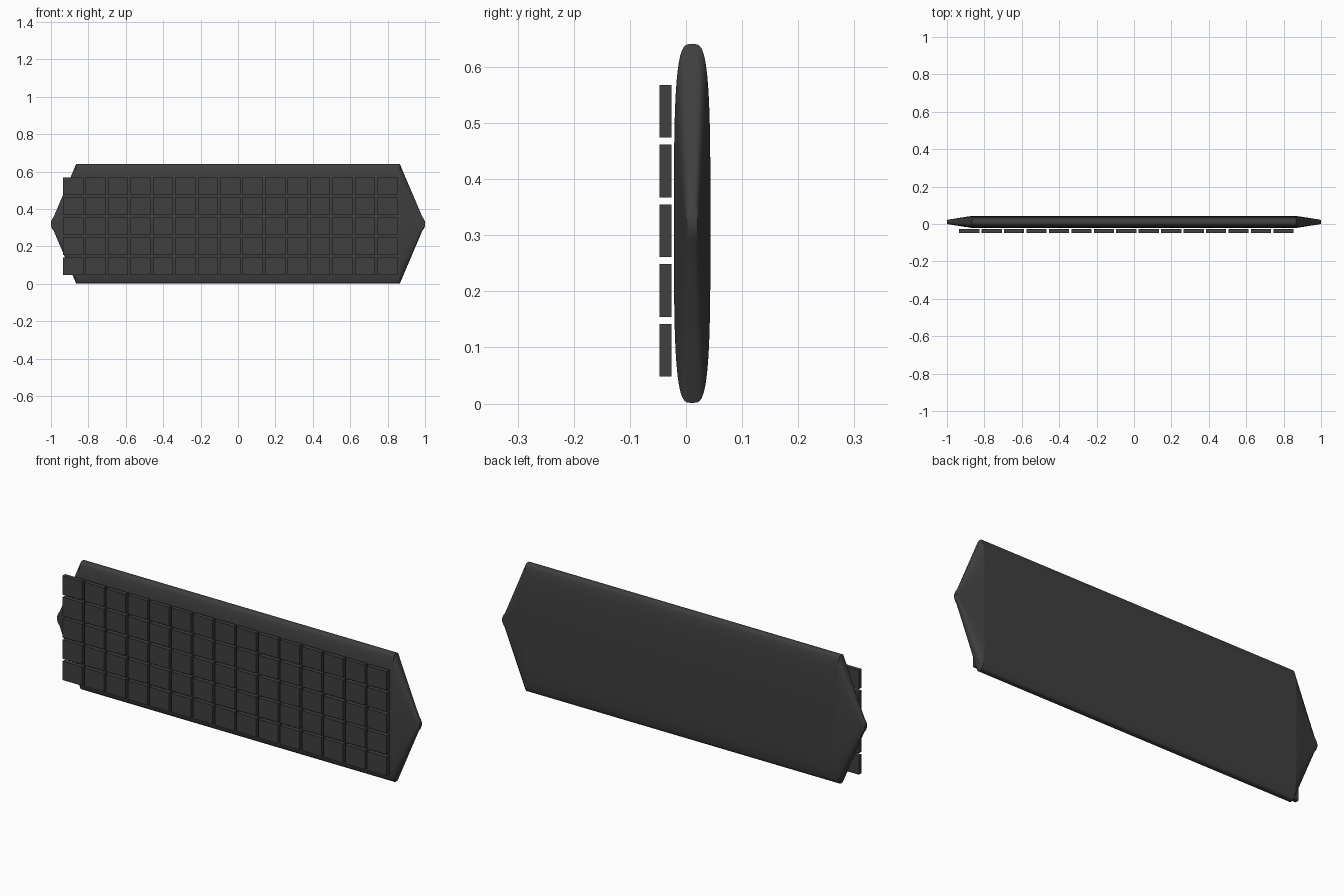
import bpy, bmesh
from math import cos, sin, pi, copysign, radians

cube = bpy.data.objects.get("Cube")
if cube:
    bpy.data.objects.remove(cube)


def make_material(name, rgb):
    mat = bpy.data.materials.new(name)
    mat.use_nodes = True
    mat.diffuse_color = (*rgb, 1)
    mat.node_tree.nodes["Principled BSDF"].inputs["Base Color"].default_value = (*rgb, 1)
    return mat


def add_object(name, bm, mat):
    bmesh.ops.recalc_face_normals(bm, faces=bm.faces)
    mesh = bpy.data.meshes.new(name)
    bm.to_mesh(mesh)
    bm.free()
    mesh.materials.append(mat)
    obj = bpy.data.objects.new(name, mesh)
    bpy.context.collection.objects.link(obj)
    return obj


dark_grey = make_material("dark grey", (0.05, 0.05, 0.05))

# Slab body: a rounded section lofted along x, shrinking to a blunt point at each end
CENTRE_Y, CENTRE_Z = 0.011, 0.321
HALF_Y, HALF_Z = 0.0325, 0.32
SHOULDER, SIDES, POWER = 0.865, 64, 3.6


def rounded(value):
    return copysign(abs(value) ** (2 / POWER), value)


def section(bm, x, scale_y, scale_z):
    angles = [2 * pi * i / SIDES for i in range(SIDES)]
    return [bm.verts.new((x, CENTRE_Y + HALF_Y * scale_y * rounded(cos(a)),
                          CENTRE_Z + HALF_Z * scale_z * rounded(sin(a)))) for a in angles]


half = [(SHOULDER, 1, 1), (0.985, 0.42, 0.12), (0.995, 0.36, 0.075), (1.0, 0.3, 0.03)]
stations = [(-x, sy, sz) for x, sy, sz in reversed(half)] + half
bm = bmesh.new()
rings = [section(bm, *s) for s in stations]
for a, b in zip(rings, rings[1:]):
    for i in range(SIDES):
        j = (i + 1) % SIDES
        bm.faces.new((a[i], a[j], b[j], b[i]))
bm.faces.new(rings[0])
bm.faces.new(rings[-1])
for edge in bm.edges:
    if all(abs(abs(v.co.x) - SHOULDER) < 1e-4 for v in edge.verts):
        edge.smooth = False
body = add_object("body", bm, dark_grey)
bpy.ops.object.select_all(action="DESELECT")
body.select_set(True)
bpy.context.view_layer.objects.active = body
bpy.ops.object.shade_smooth_by_angle(angle=radians(30))

# Floating grid of flat keys in front of the body
KEY_SIZE = (0.108, 0.021, 0.094)
for row in range(5):
    bm = bmesh.new()
    for column in range(15):
        key = bmesh.ops.create_cube(bm, size=1)["verts"]
        bmesh.ops.scale(bm, vec=KEY_SIZE, verts=key)
        bmesh.ops.translate(bm, verts=key,
                            vec=(-0.881 + 0.12 * column, -0.0365, 0.095 + 0.1065 * row))
    add_object(f"key_row_{row + 1}", bm, dark_grey)
